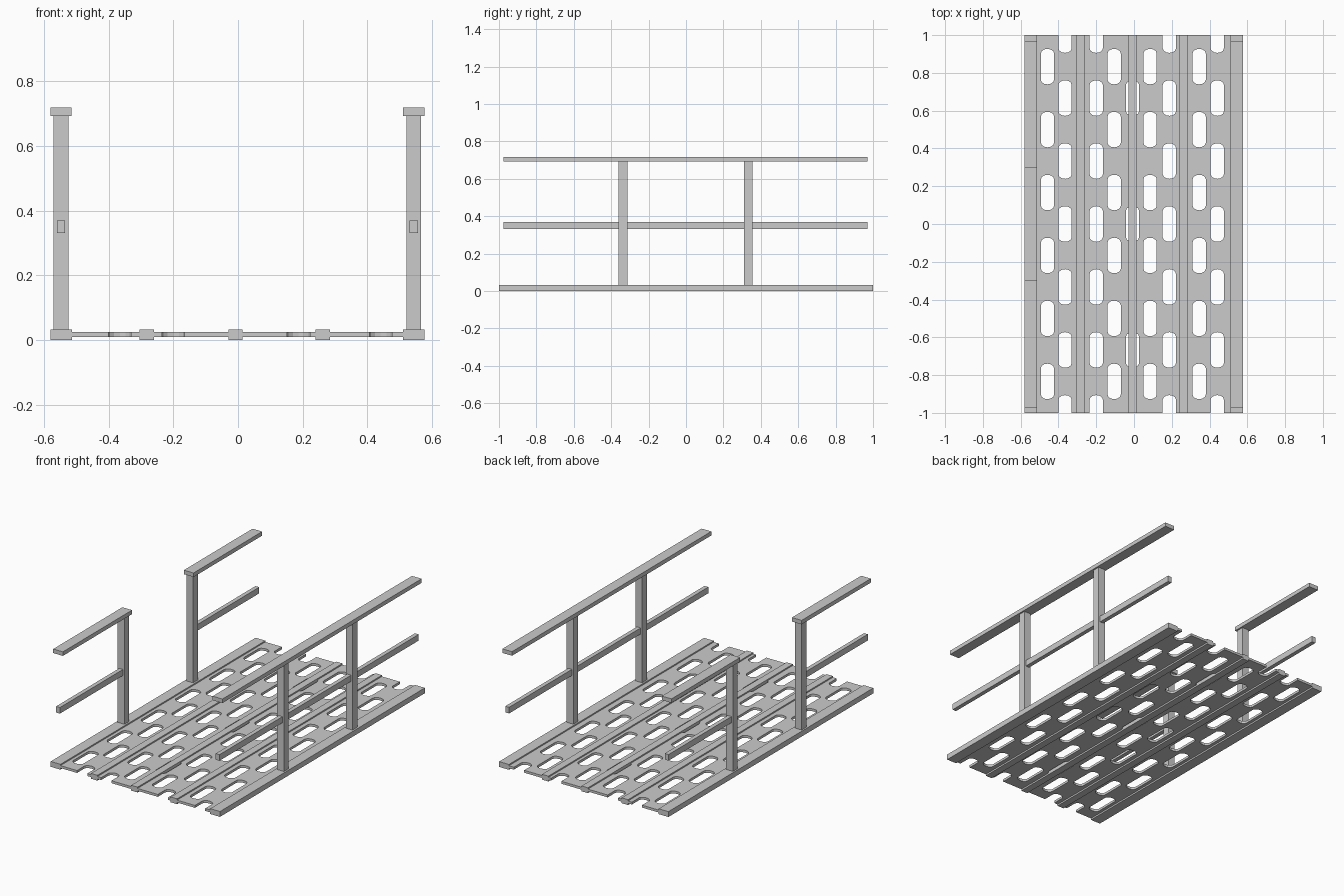
import bpy, bmesh, math

if "Cube" in bpy.data.objects:
    bpy.data.objects.remove(bpy.data.objects["Cube"])


def box(name, x0, x1, y0, y1, z0, z1):
    bm = bmesh.new()
    bmesh.ops.create_cube(bm, size=1)
    for v in bm.verts:
        v.co = ((x0 + x1) / 2 + v.co.x * (x1 - x0),
                (y0 + y1) / 2 + v.co.y * (y1 - y0),
                (z0 + z1) / 2 + v.co.z * (z1 - z0))
    me = bpy.data.meshes.new(name)
    bm.to_mesh(me)
    bm.free()
    ob = bpy.data.objects.new(name, me)
    bpy.context.collection.objects.link(ob)
    return ob


def add_slot(bm, x, y, w=0.07, half=0.094, rise=0.024, seg=6):
    # Straight-sided slot prism with shallow curved ends
    pts = []
    for s in (1, -1):
        for i in range(seg + 1):
            a = math.pi * i / seg
            pts.append((x + s * w / 2 * math.cos(a),
                        y + s * (half - rise + rise * math.sin(a))))
    f = bm.faces.new([bm.verts.new((px, py, -0.05)) for px, py in pts])
    ext = bmesh.ops.extrude_face_region(bm, geom=[f])
    top = [g for g in ext["geom"] if isinstance(g, bmesh.types.BMVert)]
    bmesh.ops.translate(bm, verts=top, vec=(0, 0, 0.15))


# Slotted deck plate: staggered slot columns, some open at the deck ends
bm = bmesh.new()
PITCH = 1 / 3
for x in (-0.458, -0.105, 0.085, 0.345):
    for i in range(6):
        add_slot(bm, x, (i - 2.5) * PITCH)
for x in (-0.365, -0.2, 0.187, 0.441):
    for i in range(7):
        add_slot(bm, x, (i - 3) * PITCH)
for i in (-1, 0, 1):
    add_slot(bm, -0.008, i * 2 * PITCH)
bmesh.ops.recalc_face_normals(bm, faces=bm.faces[:])
me = bpy.data.meshes.new("slot_cutter")
bm.to_mesh(me)
bm.free()
cutter = bpy.data.objects.new("slot_cutter", me)
bpy.context.collection.objects.link(cutter)
cutter.hide_render = True

plate = box("deck_plate", -0.54, 0.54, -1, 1, 0.01, 0.025)
mod = plate.modifiers.new("slots", "BOOLEAN")
mod.object = cutter
mod.operation = "DIFFERENCE"
mod.solver = "EXACT"
bpy.context.view_layer.objects.active = plate
bpy.ops.object.modifier_apply(modifier=mod.name)
bpy.data.objects.remove(cutter)

# Lengthwise deck beams
for name, x0, x1 in (("left_edge_beam", -0.58, -0.513), ("left_inner_beam", -0.304, -0.26),
                     ("centre_beam", -0.03, 0.014), ("right_inner_beam", 0.24, 0.284),
                     ("right_edge_beam", 0.51, 0.577)):
    box(name, x0, x1, -1, 1, 0, 0.033)

# Railings: the right one is continuous, the left one has a central gate gap
sides = (("left", -0.547, ((-0.975, -0.3), (0.3, 0.97))),
         ("right", 0.543, ((-0.975, 0.97),)))
for side, cx, spans in sides:
    for tag, y in (("front", -0.337), ("back", 0.333)):
        box(f"{side}_{tag}_post", cx - 0.023, cx + 0.023, y - 0.023, y + 0.023, 0.03, 0.695)
    for y0, y1 in spans:
        box(f"{side}_handrail", cx - 0.033, cx + 0.033, y0, y1, 0.693, 0.718)
        # Mid rails stop inside the posts at the gate
        m0 = 0.333 if y0 > 0 else y0
        m1 = -0.337 if y1 < 0 else y1
        box(f"{side}_mid_rail", cx - 0.013, cx + 0.013, m0, m1, 0.331, 0.369)
